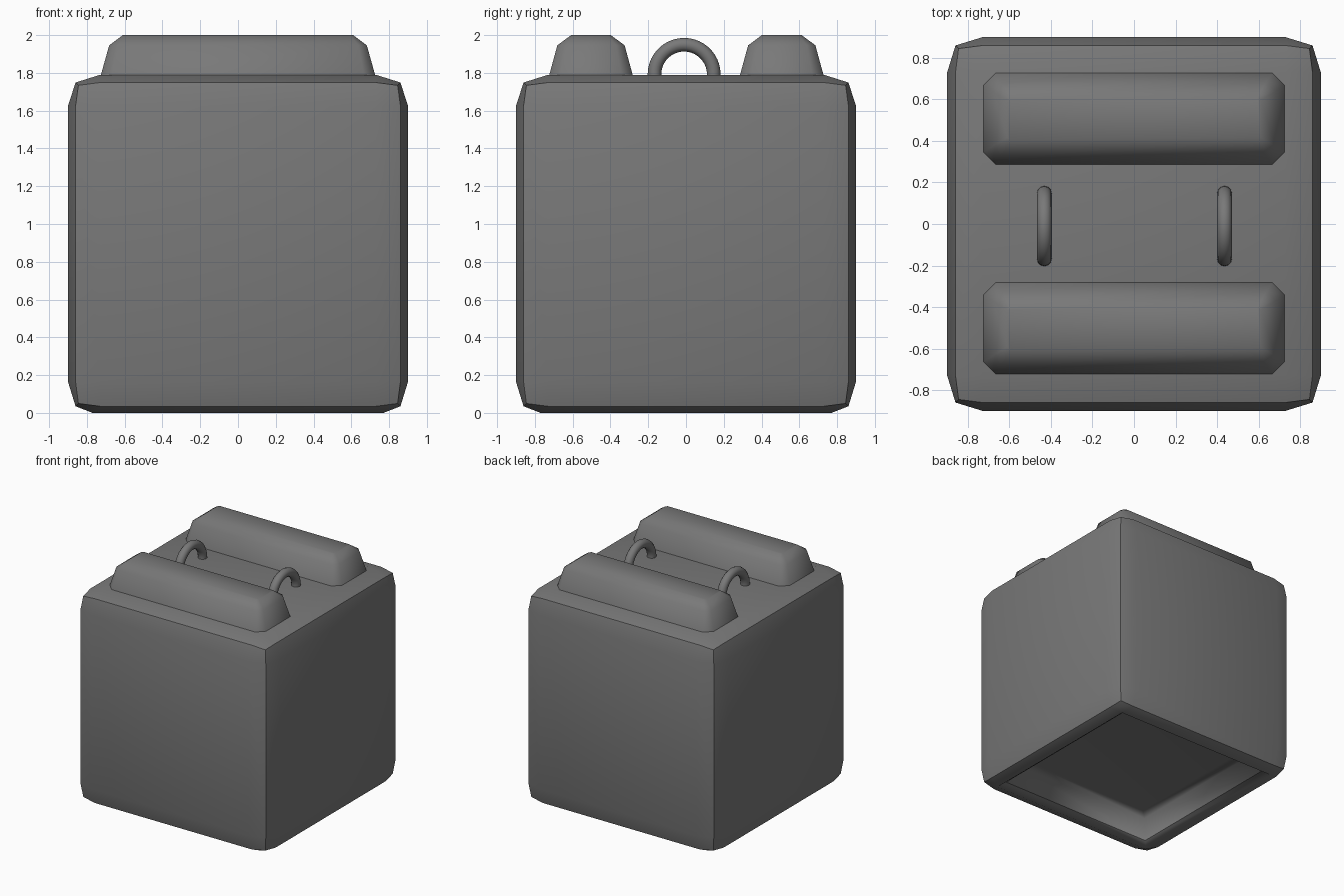
import bpy, bmesh, math

if "Cube" in bpy.data.objects:
    bpy.data.objects.remove(bpy.data.objects["Cube"])

grey = bpy.data.materials.new("dark_grey")
grey.diffuse_color = (0.19, 0.19, 0.19, 1)
grey.use_nodes = True
grey.node_tree.nodes["Principled BSDF"].inputs["Base Color"].default_value = grey.diffuse_color


def finish(bm, name):
    """Turn a bmesh into a smooth shaded grey object."""
    bmesh.ops.recalc_face_normals(bm, faces=bm.faces[:])
    for f in bm.faces:
        f.smooth = True
    mesh = bpy.data.meshes.new(name)
    bm.to_mesh(mesh)
    bm.free()
    mesh.materials.append(grey)
    ob = bpy.data.objects.new(name, mesh)
    bpy.context.collection.objects.link(ob)
    return ob


# Body: 3x3-per-side cube whose edges and corners are pulled in
MID = 0.895
bm = bmesh.new()
bmesh.ops.create_cube(bm, size=2)
bmesh.ops.subdivide_edges(bm, edges=bm.edges[:], cuts=2, use_grid_fill=True)
border = {}
for v in bm.verts:
    n = sum(abs(c) > 0.9 for c in v.co)
    border[v] = n
    outer = {1: 0.9, 2: 0.86, 3: 0.845}[n]
    top, base = v.co.z > 0.9, v.co.z < -0.9
    for i in range(3):
        size = outer if abs(v.co[i]) > 0.9 else 0.73
        if base and n == 1 and i < 2:
            size = 0.77
        if i == 2:
            size = min(size, MID)
        v.co[i] = math.copysign(size, v.co[i])
    v.co.z += MID - (0.006 if top and n > 1 else 0)
for e in bm.edges:
    e.smooth = not all(border[v] >= 2 for v in e.verts)

# Underside: rolled lip, then a recess with steep walls and a flat floor
face = min(bm.faces, key=lambda f: f.calc_center_median().z)
rim = []
for half, z in ((0.72, 0.04), (0.68, 0.21), (0.60, 0.22)):
    face = bmesh.ops.extrude_discrete_faces(bm, faces=[face])["faces"][0]
    for v in face.verts:
        v.co = (math.copysign(half, v.co.x), math.copysign(half, v.co.y), z)
    rim = rim or list(face.verts)
for e in bm.edges:
    if all(v in rim for v in e.verts):
        e.smooth = False
finish(bm, "body")


# Raised top bars: stacked rings with chamfered corners
def bar(name, yc):
    bm = bmesh.new()
    rings = []
    for hx, hy, c, z in ((0.727, 0.222, 0.06, 1.785),
                         (0.682, 0.178, 0.045, 1.946),
                         (0.61, 0.105, 0.015, 2.0)):
        pts = [(hx, hy - c), (hx - c, hy), (c - hx, hy), (-hx, hy - c),
               (-hx, c - hy), (c - hx, -hy), (hx - c, -hy), (hx, c - hy)]
        rings.append([bm.verts.new((x, y + yc, z)) for x, y in pts])
    for a, b in zip(rings, rings[1:]):
        for i in range(8):
            j = (i + 1) % 8
            bm.faces.new((a[i], a[j], b[j], b[i]))
    bm.faces.new(rings[-1])
    bm.faces.new(rings[0][::-1])
    for e in bm.edges:
        e.smooth = not all(v.co.z < 1.8 for v in e.verts)
    finish(bm, name)


bar("front_bar", -0.503)
bar("back_bar", 0.507)


# Half-ring handles: round tube swept along an arc
def handle(name, xc):
    bm = bmesh.new()
    R, r, steps, sides = 0.157, 0.036, 24, 12
    rings = []
    for s in range(steps + 1):
        a = math.radians(-8 + 196 * s / steps)
        ring = []
        for k in range(sides):
            t = 2 * math.pi * k / sides
            d = R + r * math.cos(t)
            ring.append(bm.verts.new((xc + r * math.sin(t),
                                      -0.01 + d * math.cos(a),
                                      1.792 + d * math.sin(a))))
        rings.append(ring)
    for a, b in zip(rings, rings[1:]):
        for i in range(sides):
            j = (i + 1) % sides
            bm.faces.new((a[i], a[j], b[j], b[i]))
    for cap in (rings[0], rings[-1]):
        f = bm.faces.new(cap)
        for e in f.edges:
            e.smooth = False
    finish(bm, name)


handle("left_handle", -0.432)
handle("right_handle", 0.436)
